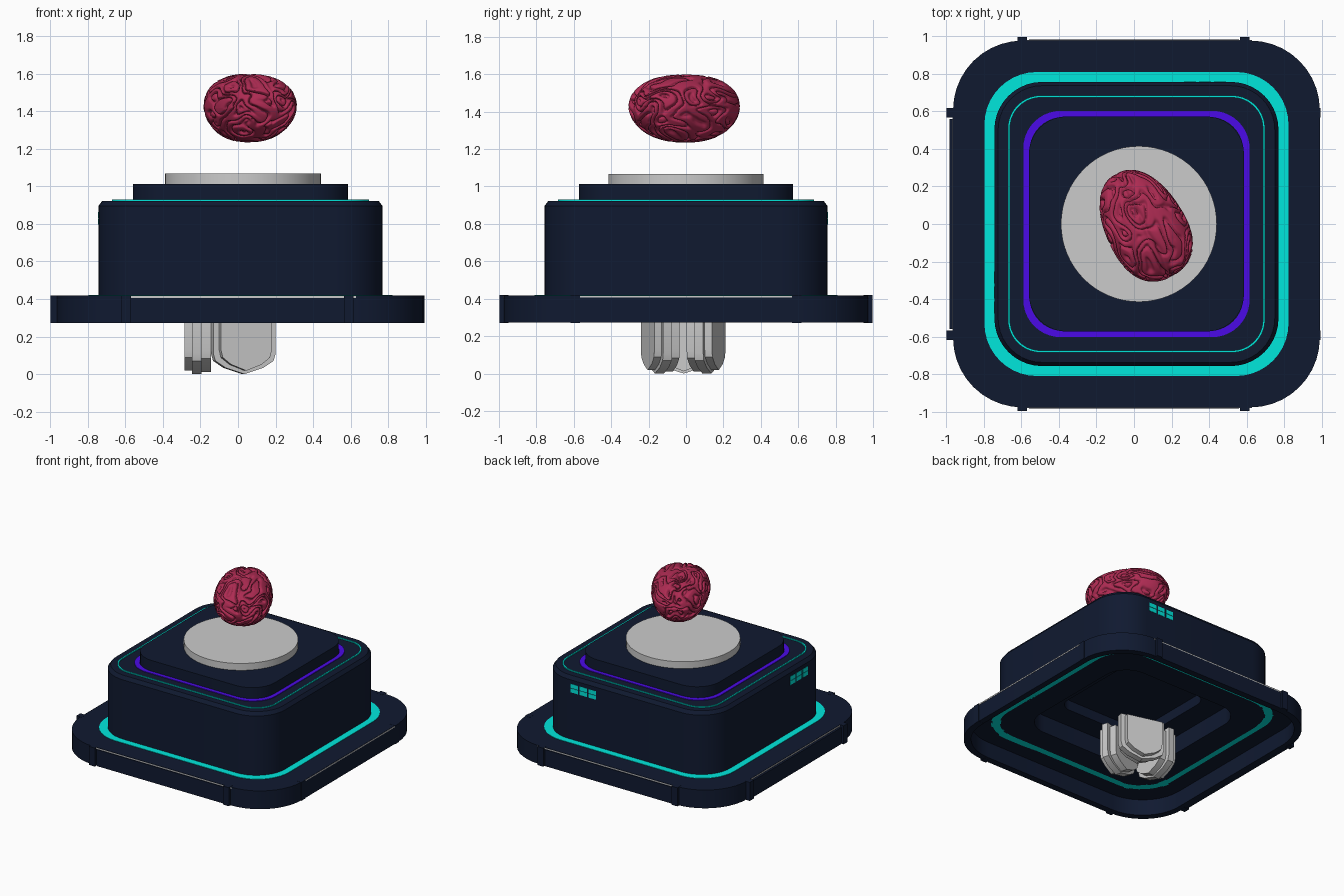
import bpy, bmesh
from math import sin, cos, pi, radians, exp
from mathutils import Vector, Matrix, noise

if "Cube" in bpy.data.objects:
    bpy.data.objects.remove(bpy.data.objects["Cube"])

CX = 0.013  # the pedestal sits slightly right of the origin


def material(name, rgb):
    m = bpy.data.materials.new(name)
    m.diffuse_color = (*rgb, 1)
    m.use_nodes = True
    m.node_tree.nodes["Principled BSDF"].inputs["Base Color"].default_value = m.diffuse_color
    return m


NAVY = material("navy", (0.005, 0.010, 0.030))
TEAL = material("teal", (0.0, 0.80, 0.72))
PURPLE = material("purple", (0.07, 0.003, 0.80))
PINK = material("pink", (0.42, 0.024, 0.085))
WHITE = material("white", (0.85, 0.88, 0.88))


def finish(bm, name, mat=None, smooth=30):
    bmesh.ops.recalc_face_normals(bm, faces=bm.faces)
    me = bpy.data.meshes.new(name)
    bm.to_mesh(me)
    bm.free()
    ob = bpy.data.objects.new(name, me)
    bpy.context.collection.objects.link(ob)
    if mat:
        me.materials.append(mat)
    bpy.ops.object.select_all(action='DESELECT')
    ob.select_set(True)
    bpy.context.view_layer.objects.active = ob
    bpy.ops.object.shade_smooth_by_angle(angle=radians(smooth))
    return ob


def rounded_square(half, r, n=10):
    pts = []
    for q in range(4):
        a0 = q * pi / 2
        c = Matrix.Rotation(a0, 3, 'Z') @ Vector((half - r, half - r, 0))
        for i in range(n + 1):
            a = a0 + i / n * pi / 2
            pts.append((c.x + r * cos(a) + CX, c.y + r * sin(a)))
    return pts


def loft(name, sections, mat, ring=False):
    """Skin rounded squares (half, radius, z); capped, or closed into a frame."""
    bm = bmesh.new()
    loops = [[bm.verts.new((x, y, z)) for x, y in rounded_square(h, r)]
             for h, r, z in sections]
    pairs = list(zip(loops, loops[1:]))
    if ring:
        pairs.append((loops[-1], loops[0]))
    else:
        bm.faces.new(loops[0])
        bm.faces.new(loops[-1])
    for a, b in pairs:
        for i in range(len(a)):
            j = (i + 1) % len(a)
            bm.faces.new((a[i], a[j], b[j], b[i]))
    return finish(bm, name, mat)


def frame(name, outer, ro, inner, ri, z0, z1, mat):
    return loft(name, [(outer, ro, z0), (outer, ro, z1), (inner, ri, z1), (inner, ri, z0)], mat, True)


def box(name, centre, size, mat, turn=0, axis=CX):
    """Box placed relative to the pedestal axis and turned about it."""
    bm = bmesh.new()
    bmesh.ops.create_cube(bm, size=1)
    bm.transform(Matrix.Translation((axis, 0, 0)) @ Matrix.Rotation(turn, 4, 'Z')
                 @ Matrix.Translation(centre) @ Matrix.Diagonal((*size, 1)))
    return finish(bm, name, mat)


# Base flange (hollow tray), glowing band, housing with a stepped recess underneath
loft("base_flange", [(0.977, 0.37, 0.272), (0.977, 0.37, 0.418), (0.80, 0.27, 0.418),
                     (0.80, 0.27, 0.40), (0.93, 0.34, 0.40), (0.93, 0.34, 0.272)], NAVY, True)
frame("glow_band", 0.81, 0.28, 0.75, 0.25, 0.400, 0.421, TEAL)
loft("housing", [(0.38, 0.1, 0.62), (0.38, 0.1, 0.54), (0.56, 0.19, 0.54), (0.56, 0.19, 0.400),
                 (0.757, 0.255, 0.400), (0.757, 0.255, 0.895), (0.737, 0.235, 0.922)], NAVY)

# Top trims and platform
frame("thin_teal_trim", 0.685, 0.175, 0.674, 0.165, 0.915, 0.930, TEAL)
frame("purple_trim", 0.603, 0.20, 0.570, 0.18, 0.915, 0.927, PURPLE)
loft("platform", [(0.573, 0.20, 0.91), (0.573, 0.20, 1.013)], NAVY)

# Round display disc
bm = bmesh.new()
bmesh.ops.create_cone(bm, cap_ends=True, segments=64, radius1=0.415, radius2=0.415, depth=0.06,
                      matrix=Matrix.Translation((0.026, 0, 1.038)))
finish(bm, "display_disc")

# Side panels, light strips and clamp posts on all four sides
for s in range(4):
    t = s * pi / 2
    box(f"side_panel_{s}", (0, -0.972, 0.338), (1.12, 0.02, 0.132), NAVY, t, 0.0)
    box(f"light_strip_{s}", (0, -0.971, 0.411), (1.23, 0.016, 0.009), WHITE, t)
    for x in (-0.593, 0.593):
        box(f"clamp_post_{s}", (x, -0.973, 0.345), (0.05, 0.046, 0.148), NAVY, t, -0.002)

# Three status lights on the back and on the left wall
for i in range(3):
    u = 0.285 + i * 0.08
    for z, h in ((0.812, 0.032), (0.848, 0.032)):
        box(f"back_light_{i}", (u, 0.756, z), (0.064, 0.006, h), TEAL)
        box(f"left_light_{i}", (-0.756, -u, z), (0.006, 0.064, h), TEAL)


# Three layered shield-shaped fins below the base
def shield_layer(bm, half, y0, y1, tip, top, mat4):
    side = [(half, top), (half, tip + 0.11), (half * 0.93, tip + 0.07),
            (half * 0.6, tip + 0.033)]
    prof = side + [(0, tip)] + [(-u, z) for u, z in reversed(side)]
    a = [bm.verts.new(mat4 @ Vector((u, y0, z))) for u, z in prof]
    b = [bm.verts.new(mat4 @ Vector((u, y1, z))) for u, z in prof]
    bm.faces.new(a)
    bm.faces.new(b)
    for i in range(len(a)):
        j = (i + 1) % len(a)
        bm.faces.new((a[i], a[j], b[j], b[i]))


for name, x, y, yaw in (("left_fin", -0.285, -0.012, -90), ("front_fin", 0.045, -0.205, 15),
                        ("back_fin", 0.045, 0.175, 165)):
    m = Matrix.Translation((x, y, 0)) @ Matrix.Rotation(radians(yaw), 4, 'Z')
    bm = bmesh.new()
    for half, y0, y1, tip, top in ((0.14, 0, 0.04, 0.018, 0.32), (0.172, 0.04, 0.09, 0.0, 0.34),
                                   (0.14, 0.09, 0.14, 0.012, 0.32)):
        shield_layer(bm, half, y0, y1, tip, top, m)
    finish(bm, name)

# Floating brain: boxy ellipsoid with winding folds, split by a central fissure
bm = bmesh.new()
bmesh.ops.create_icosphere(bm, subdivisions=7, radius=1)
for v in bm.verts:
    d = v.co.normalized()
    q = d + noise.noise_vector(d * 1.8) * 0.22
    n = noise.noise(q * 2.3 + Vector((7, 3, 1)))
    groove = exp(-(sin(n * 8.5 + 0.6) / 0.42) ** 2)
    fissure = exp(-((d.y + 0.03 * sin(d.x * 9)) / 0.07) ** 2) * max(0, d.z + 0.1)
    k = 1.0 / (abs(d.x) ** 2.3 + abs(d.y) ** 2.3 + abs(d.z) ** 2.3) ** (1 / 2.3)
    k *= 1.02 - 0.075 * groove - 0.06 * fissure
    x, y, z = d * k
    y *= 1 - 0.10 * x             # one end broader
    if z < 0:                     # flatter underside, gently tucked in
        y *= 1 + 0.14 * z
        x *= 1 + 0.10 * z
    v.co = (x * 0.305, y * 0.207, z * 0.179)
bm.transform(Matrix.Translation((0.055, -0.005, 1.417)) @ Matrix.Rotation(radians(119), 4, 'Z'))
finish(bm, "brain", PINK, 80)
